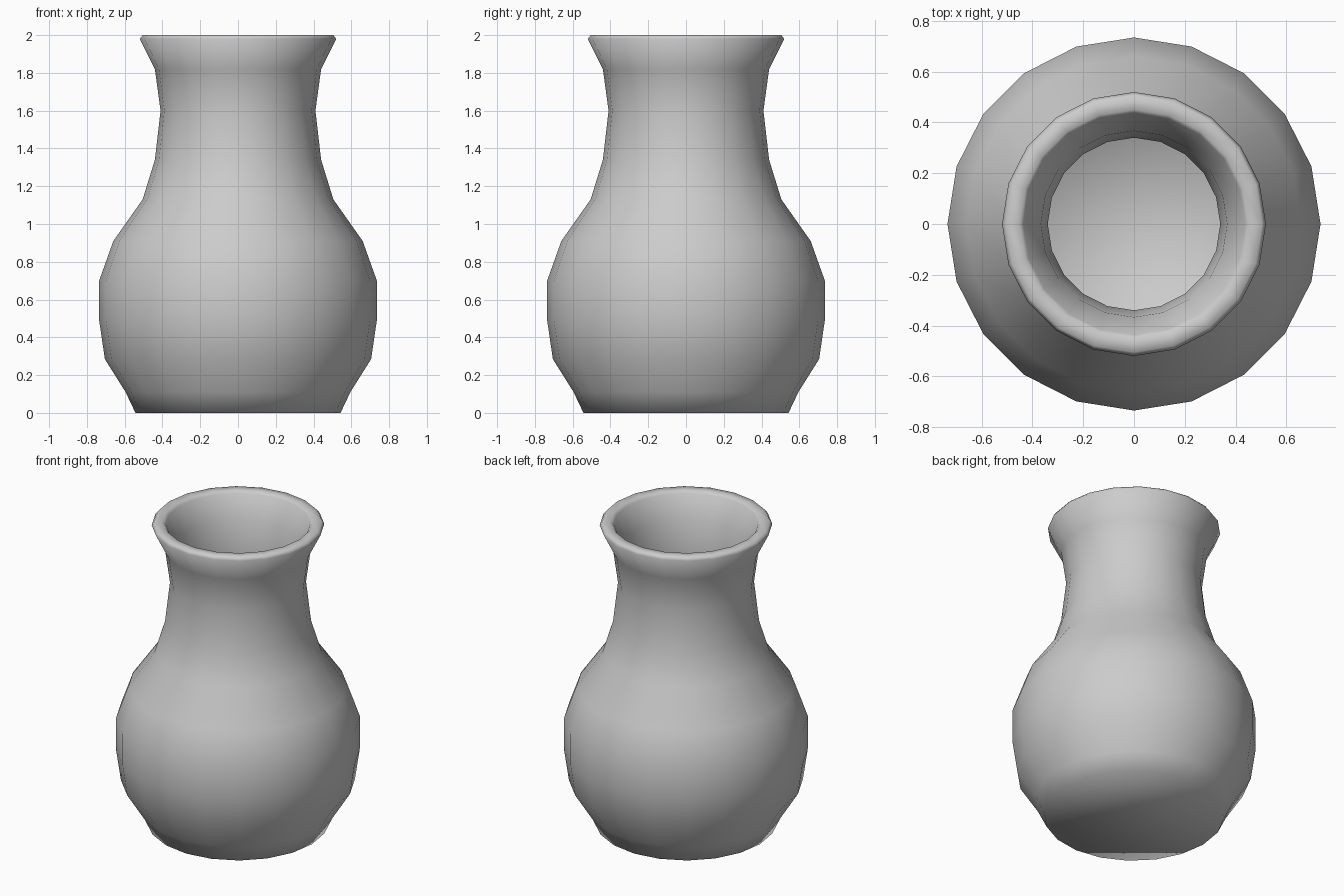
import bpy, bmesh
from math import cos, sin, tau

if "Cube" in bpy.data.objects:
    bpy.data.objects.remove(bpy.data.objects["Cube"])

SIDES = 20

# Half cross-section (radius, height): outside from foot to lip, then inside down to floor
profile = [
    (0.543, 0.0), (0.595, 0.11), (0.705, 0.285), (0.735, 0.49), (0.735, 0.70),
    (0.66, 0.91), (0.505, 1.13), (0.44, 1.34), (0.41, 1.60), (0.44, 1.82),
    (0.52, 1.98), (0.505, 2.0),
    (0.45, 2.0), (0.437, 1.985), (0.367, 1.84), (0.34, 1.60), (0.37, 1.32),
    (0.44, 1.10), (0.60, 0.875), (0.665, 0.685), (0.665, 0.505), (0.64, 0.315),
    (0.535, 0.15), (0.50, 0.07),
]

# Vase body: lathe the profile, cap the foot and the inner floor
bm = bmesh.new()
rings = [[bm.verts.new((r * cos(tau * i / SIDES), r * sin(tau * i / SIDES), z))
          for i in range(SIDES)] for r, z in profile]
for low, high in zip(rings, rings[1:]):
    for i in range(SIDES):
        j = (i + 1) % SIDES
        bm.faces.new((low[i], low[j], high[j], high[i]))
bm.faces.new(rings[0][::-1])
bm.faces.new(rings[-1])
bmesh.ops.recalc_face_normals(bm, faces=bm.faces)
for f in bm.faces:
    f.smooth = True

mesh = bpy.data.meshes.new("vase")
bm.to_mesh(mesh)
bm.free()
vase = bpy.data.objects.new("vase", mesh)
bpy.context.collection.objects.link(vase)
